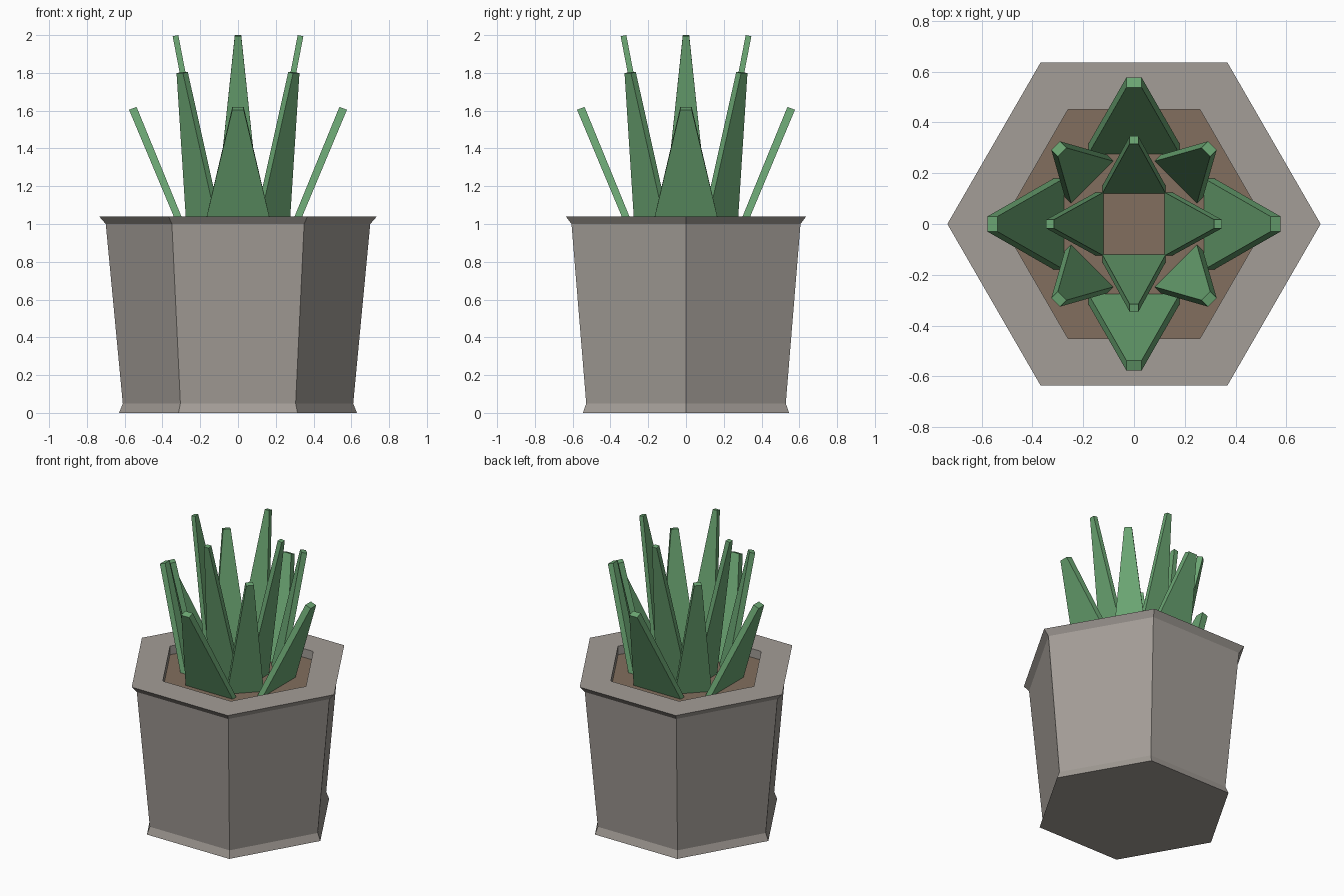
import bpy
import bmesh
from math import cos, sin, pi
from mathutils import Matrix, Vector

if "Cube" in bpy.data.objects:
    bpy.data.objects.remove(bpy.data.objects["Cube"])


def make_material(name, rgb):
    mat = bpy.data.materials.new(name)
    mat.use_nodes = True
    color = (*rgb, 1.0)
    mat.diffuse_color = color
    mat.node_tree.nodes["Principled BSDF"].inputs["Base Color"].default_value = color
    return mat


STONE = make_material("warm grey stone", (0.366, 0.337, 0.309))
SOIL = make_material("brown soil", (0.223, 0.159, 0.112))
LEAF = make_material("leaf green", (0.147, 0.381, 0.171))

SIDES = 6
SOIL_Z = 0.98


def finish(name, bm, mat):
    bmesh.ops.recalc_face_normals(bm, faces=bm.faces)
    mesh = bpy.data.meshes.new(name)
    bm.to_mesh(mesh)
    bm.free()
    mesh.materials.append(mat)
    obj = bpy.data.objects.new(name, mesh)
    bpy.context.collection.objects.link(obj)
    return obj


def hex_ring(bm, radius, z):
    angles = [2 * pi * i / SIDES for i in range(SIDES)]
    return [bm.verts.new((radius * cos(a), radius * sin(a), z)) for a in angles]


def bridge(bm, low, high):
    n = len(low)
    for i in range(n):
        j = (i + 1) % n
        bm.faces.new((low[i], low[j], high[j], high[i]))


# Hexagonal pot: foot, tapered wall, flared rim, inner wall and floor
profile = [(0.63, 0), (0.61, 0.05), (0.70, 1.0), (0.735, 1.04),
           (0.52, 1.04), (0.52, SOIL_Z - 0.03)]
bm = bmesh.new()
rings = [hex_ring(bm, r, z) for r, z in profile]
for low, high in zip(rings, rings[1:]):
    bridge(bm, low, high)
bm.faces.new(rings[0])
bm.faces.new(rings[-1])
finish("pot", bm, STONE)

# Flat soil surface
bm = bmesh.new()
bm.faces.new(hex_ring(bm, 0.52, SOIL_Z))
finish("soil", bm, SOIL)


def leaf(name, angle, base_r, base_half, tip_r, tip_half, tip_z, depth):
    """Tapered slab leaning outward; its end is cut square to the lean."""
    bm = bmesh.new()
    lean = Vector((tip_r - base_r, tip_z - SOIL_Z)).normalized()
    drop = depth * lean.x
    base = [(base_r, -base_half, SOIL_Z), (base_r + depth, -base_half, SOIL_Z),
            (base_r + depth, base_half, SOIL_Z), (base_r, base_half, SOIL_Z)]
    tip = [(tip_r, -tip_half, tip_z), (tip_r + depth, -tip_half, tip_z - drop),
           (tip_r + depth, tip_half, tip_z - drop), (tip_r, tip_half, tip_z)]
    low = [bm.verts.new(p) for p in base]
    high = [bm.verts.new(p) for p in tip]
    bridge(bm, low, high)
    bm.faces.new(low)
    bm.faces.new(high)
    bm.transform(Matrix.Rotation(angle, 4, "Z"))
    finish(name, bm, LEAF)


# Three whorls of four leaves
for i in range(4):
    quarter = i * pi / 2
    leaf(f"outer_leaf_{i + 1}", quarter, 0.275, 0.18, 0.537, 0.03, 1.62, 0.04)
    leaf(f"middle_leaf_{i + 1}", quarter + pi / 4, 0.233, 0.117, 0.40, 0.024, 1.805, 0.036)
    leaf(f"inner_leaf_{i + 1}", quarter, 0.12, 0.125, 0.316, 0.017, 2.0, 0.03)
